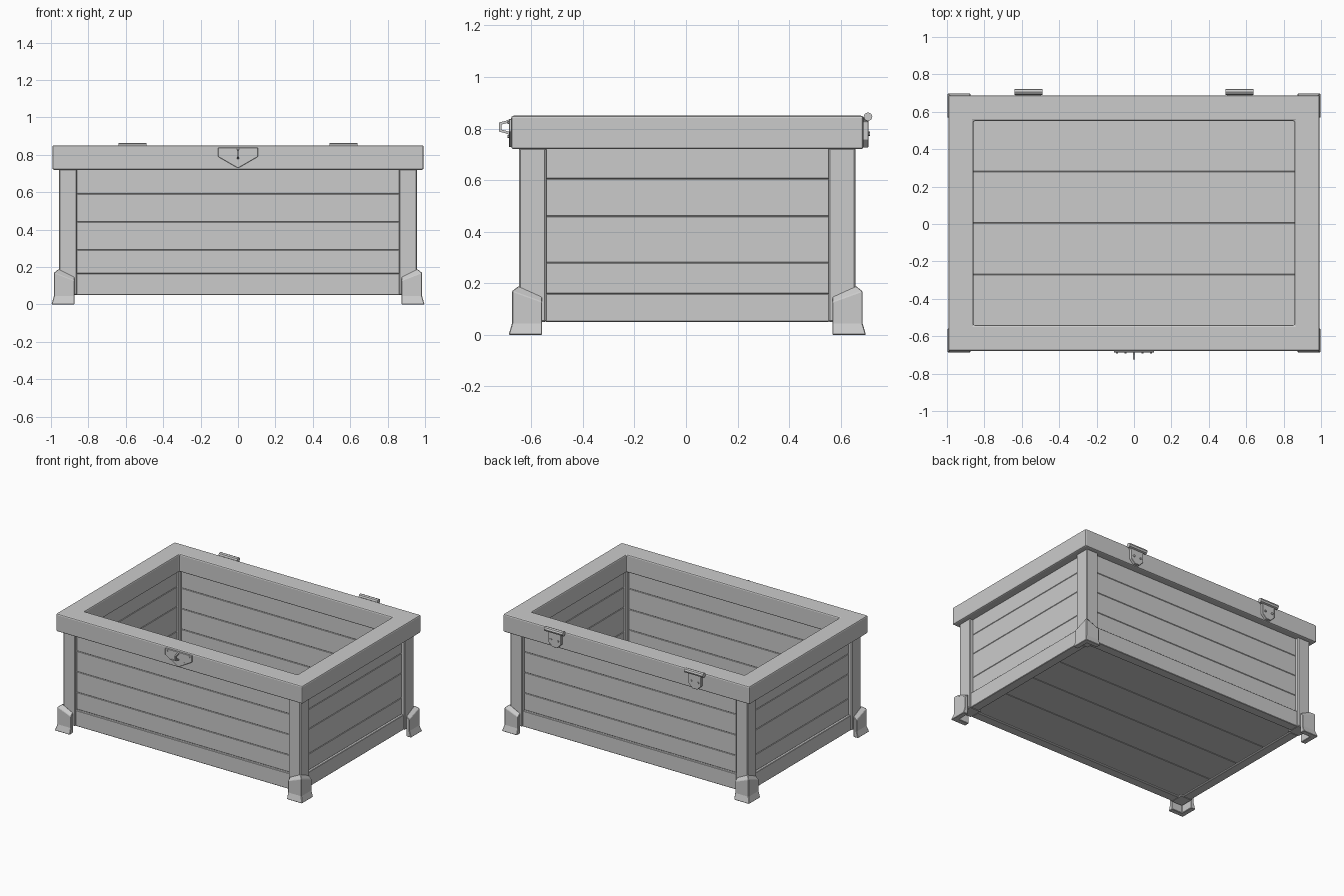
import bpy, bmesh
from math import pi
from mathutils import Matrix

if "Cube" in bpy.data.objects:
    bpy.data.objects.remove(bpy.data.objects["Cube"])

CY = 0.005            # body centre in y
PX, PY = 0.957, 0.653  # outer faces of the corner posts


def finish(bm, name, bevel=0.0, segments=1):
    bmesh.ops.recalc_face_normals(bm, faces=bm.faces[:])
    mesh = bpy.data.meshes.new(name)
    bm.to_mesh(mesh)
    bm.free()
    ob = bpy.data.objects.new(name, mesh)
    bpy.context.collection.objects.link(ob)
    if bevel:
        m = ob.modifiers.new("bevel", 'BEVEL')
        m.width, m.segments = bevel, segments
        m.limit_method = 'ANGLE'
    return ob


def box(name, x, y, z, bevel=0.003):
    bm = bmesh.new()
    bmesh.ops.create_cube(bm, size=1)
    for v in bm.verts:
        for i, (a, b) in enumerate((x, y, z)):
            v.co[i] = (a + b) / 2 + v.co[i] * (b - a)
    return finish(bm, name, bevel)


def plate(name, outline, y0, y1, bevel=0.002):
    """Extrude an (x, z) outline from y0 to y1."""
    bm = bmesh.new()
    f = bm.faces.new([bm.verts.new((x, y0, z)) for x, z in outline])
    new = bmesh.ops.extrude_face_region(bm, geom=[f])
    for v in new['geom']:
        if isinstance(v, bmesh.types.BMVert):
            v.co.y = y1
    return finish(bm, name, bevel)


def cylinder(name, centre, r, length, axis, sides=8):
    bm = bmesh.new()
    rot = Matrix.Rotation(pi / 2, 4, 'Y' if axis == 'X' else 'X')
    bmesh.ops.create_cone(bm, cap_ends=True, segments=sides, radius1=r, radius2=r,
                          depth=length, matrix=Matrix.Translation(centre) @ rot)
    return finish(bm, name)


def span(s, a, b):
    return tuple(sorted((s * a, s * b)))


def shift(r):
    return r[0] + CY, r[1] + CY


# Corner posts and flared metal feet
profile = [(0.040, 0, 0), (0.027, 0.045, 0), (0.027, 0.17, 1), (0.002, 0.19, 1), (0.002, 0, 0)]
for sx in (-1, 1):
    for sy in (-1, 1):
        box("corner_post", span(sx, 0.86, PX), shift(span(sy, 0.547, PY)), (0.05, 0.725), 0.006)
        bm = bmesh.new()
        rings = []
        for end in range(3):
            ring = []
            for off, z, top in profile:
                x = 0.875 if end == 0 else PX + off
                y = 0.563 if end == 2 else PY + off
                drop = 0.042 if top and end != 1 else 0
                ring.append(bm.verts.new((sx * x, sy * y + CY, z - drop)))
            rings.append(ring)
        for a, b in zip(rings, rings[1:]):
            for i in range(5):
                j = (i + 1) % 5
                bm.faces.new((a[i], a[j], b[j], b[i]))
        bm.faces.new(rings[0])
        bm.faces.new(rings[2])
        finish(bm, "corner_foot", 0.003)

# Wall planks with a slightly prouder bottom skirt
front_z = [0.165, 0.29, 0.44, 0.59, 0.725]
side_z = [0.16, 0.28, 0.46, 0.605, 0.725]
for s in (-1, 1):
    box("long_skirt", (-0.865, 0.865), shift(span(s, 0.575, 0.643)), (0.05, front_z[0]))
    box("short_skirt", span(s, 0.88, 0.947), shift((-0.55, 0.55)), (0.05, side_z[0]))
    for a, b in zip(front_z, front_z[1:]):
        box("long_plank", (-0.865, 0.865), shift(span(s, 0.575, 0.628)), (a, b))
    for a, b in zip(side_z, side_z[1:]):
        box("short_plank", span(s, 0.88, 0.932), shift((-0.55, 0.55)), (a, b))

# Floor boards
floor_y = [-0.58, -0.275, 0, 0.275, 0.58]
for a, b in zip(floor_y, floor_y[1:]):
    box("floor_board", (-0.89, 0.89), shift((a, b)), (0.06, 0.095))

# Top rim frame
bm = bmesh.new()
loops = []
for hx, hy, z in ((0.993, 0.683, 0.72), (0.993, 0.683, 0.85),
                  (0.858, 0.546, 0.85), (0.858, 0.546, 0.72)):
    loops.append([bm.verts.new((x * hx, y * hy + CY, z))
                  for x, y in ((-1, -1), (1, -1), (1, 1), (-1, 1))])
for k in range(4):
    a, b = loops[k], loops[(k + 1) % 4]
    for i in range(4):
        j = (i + 1) % 4
        bm.faces.new((a[i], a[j], b[j], b[i]))
finish(bm, "top_rim", 0.009, 2)

# Back hinges: knuckle, pointed leaf, rivets
for hx in (-0.565, 0.565):
    cylinder("hinge_knuckle", (hx, 0.706, 0.846), 0.017, 0.15, 'X')
    plate("hinge_leaf", [(hx + x, z) for x, z in
          ((-0.07, 0.845), (0.07, 0.845), (0.05, 0.825), (0.05, 0.757),
           (0.02, 0.727), (-0.02, 0.727), (-0.05, 0.757), (-0.05, 0.825))], 0.684, 0.707)
    for dx in (-0.028, 0.028):
        cylinder("hinge_rivet", (hx + dx, 0.708, 0.78), 0.008, 0.012, 'Y', 6)

# Front latch plate with rivets
plate("latch_plate", [(-0.107, 0.838), (0.107, 0.838), (0.107, 0.79), (0, 0.728), (-0.107, 0.79)],
      -0.687, -0.675)
for x, z in ((0.09, 0.823), (0.046, 0.77)):
    for s in (-1, 1):
        cylinder("latch_rivet", (s * x, -0.688, z), 0.006, 0.008, 'Y', 6)

# Latch staple: bent square bar standing out from the plate
outer = [(-0.683, 0.837), (-0.7, 0.83), (-0.725, 0.824), (-0.725, 0.788), (-0.7, 0.782), (-0.683, 0.775)]
inner = [(-0.683, 0.825), (-0.699, 0.82), (-0.716, 0.816), (-0.716, 0.796), (-0.699, 0.792), (-0.683, 0.787)]
bm = bmesh.new()
rings = [[bm.verts.new((x, p[0], p[1])) for x, p in ((-0.005, o), (0.005, o), (0.005, i), (-0.005, i))]
         for o, i in zip(outer, inner)]
for a, b in zip(rings, rings[1:]):
    for i in range(4):
        j = (i + 1) % 4
        bm.faces.new((a[i], a[j], b[j], b[i]))
bm.faces.new(rings[0])
bm.faces.new(rings[-1])
finish(bm, "latch_staple")
